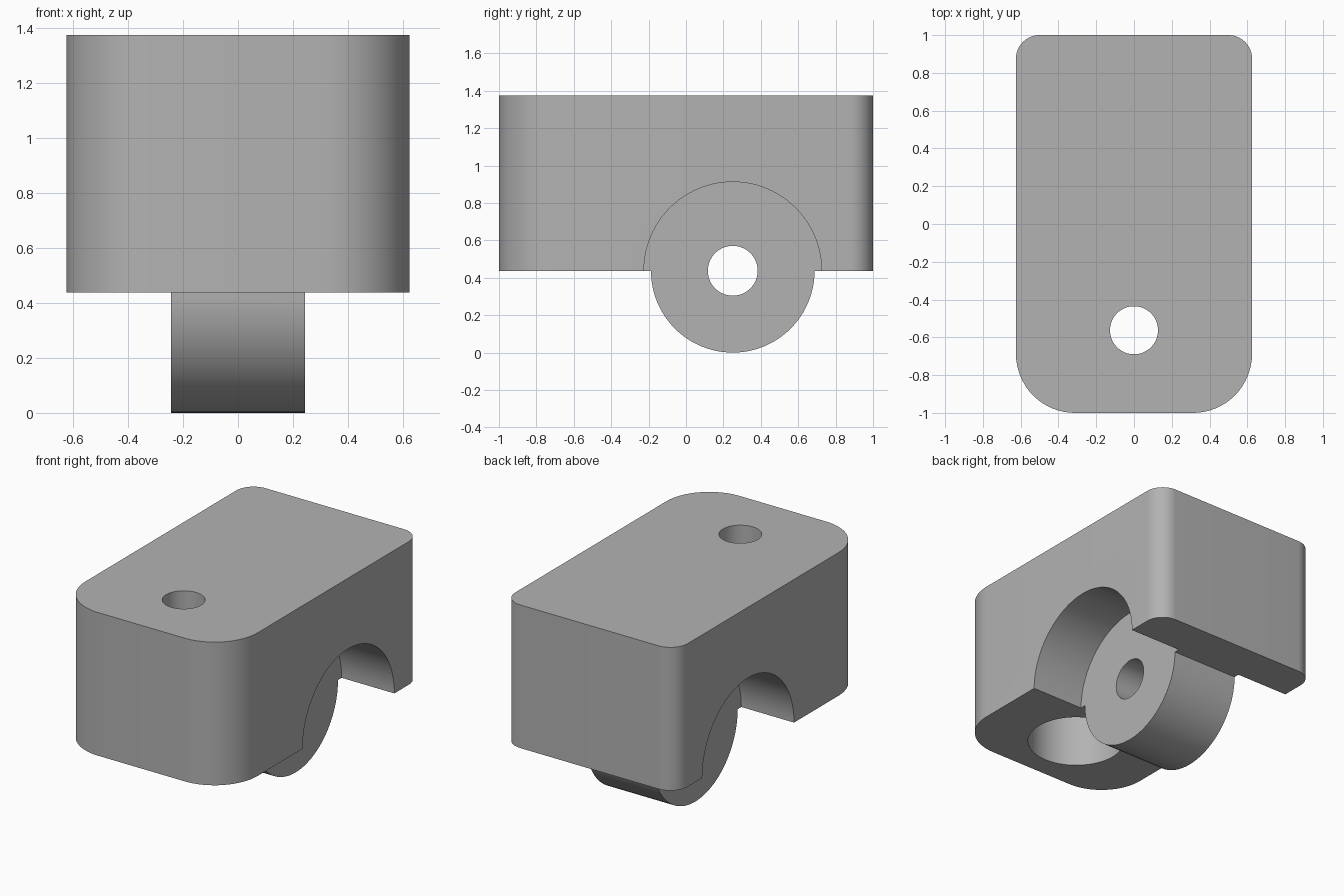
import bpy, bmesh, math
from mathutils import Matrix

cube = bpy.data.objects.get("Cube")
if cube:
    bpy.data.objects.remove(cube, do_unlink=True)

BASE, TOP = 0.4375, 1.375
HALF_X, HALF_Y = 0.625, 1.0
WHEEL_Y, WEB = 0.25, 0.243

grey = bpy.data.materials.new("plain grey")
grey.use_nodes = True
colour = (0.45, 0.45, 0.45, 1)
grey.diffuse_color = colour
grey.node_tree.nodes["Principled BSDF"].inputs["Base Color"].default_value = colour


def make_object(name, bm):
    bmesh.ops.recalc_face_normals(bm, faces=bm.faces)
    mesh = bpy.data.meshes.new(name)
    bm.to_mesh(mesh)
    bm.free()
    mesh.materials.append(grey)
    obj = bpy.data.objects.new(name, mesh)
    bpy.context.collection.objects.link(obj)
    return obj


def cylinder(name, radius, length, centre, along_x=False, sides=96):
    bm = bmesh.new()
    turn = Matrix.Rotation(math.pi / 2, 4, "Y") if along_x else Matrix()
    bmesh.ops.create_cone(bm, cap_ends=True, segments=sides, radius1=radius, radius2=radius,
                          depth=length, matrix=Matrix.Translation(centre) @ turn)
    return make_object(name, bm)


def rounded_block(name):
    # Corners run anticlockwise from the back left: (x sign, y sign, radius)
    corners = [(1, 1, 0.125), (-1, 1, 0.125), (-1, -1, 0.3125), (1, -1, 0.3125)]
    bm = bmesh.new()
    outline = []
    for i, (sx, sy, r) in enumerate(corners):
        for k in range(17):
            a = math.pi / 2 * (i + k / 16)
            outline.append(bm.verts.new((sx * (HALF_X - r) + r * math.cos(a),
                                         sy * (HALF_Y - r) + r * math.sin(a), BASE)))
    face = bm.faces.new(outline)
    raised = bmesh.ops.extrude_face_region(bm, geom=[face])["geom"]
    bmesh.ops.translate(bm, vec=(0, 0, TOP - BASE),
                        verts=[v for v in raised if isinstance(v, bmesh.types.BMVert)])
    return make_object(name, bm)


def combine(target, tool, operation):
    mod = target.modifiers.new(tool.name, "BOOLEAN")
    mod.operation, mod.solver, mod.object = operation, "EXACT", tool
    bpy.context.view_layer.objects.active = target
    bpy.ops.object.modifier_apply(modifier=mod.name)
    bpy.data.objects.remove(tool, do_unlink=True)


# Block with a round hub hanging below it
body = rounded_block("bracket_body")
combine(body, cylinder("hub", 0.4375, 0.8, (0, WHEEL_Y, BASE), True), "UNION")

# Round recess in each side, leaving the central web
for side in (-1, 1):
    recess = cylinder("side_recess", 0.475, 0.6, (side * (WEB + 0.3), WHEEL_Y, BASE), True)
    combine(body, recess, "DIFFERENCE")

# Axle hole, then the screw hole and its counterbore from below
combine(body, cylinder("axle_hole", 0.133, 2, (0, WHEEL_Y, BASE), True), "DIFFERENCE")
combine(body, cylinder("screw_hole", 0.127, 3, (0, -0.5625, 1)), "DIFFERENCE")
combine(body, cylinder("counterbore", 0.3, 1.0, (0, -0.5625, 0.5625)), "DIFFERENCE")

# Smooth curved walls, sharp rims
bpy.ops.object.select_all(action="DESELECT")
body.select_set(True)
bpy.context.view_layer.objects.active = body
bpy.ops.object.shade_smooth_by_angle(angle=math.radians(30))
